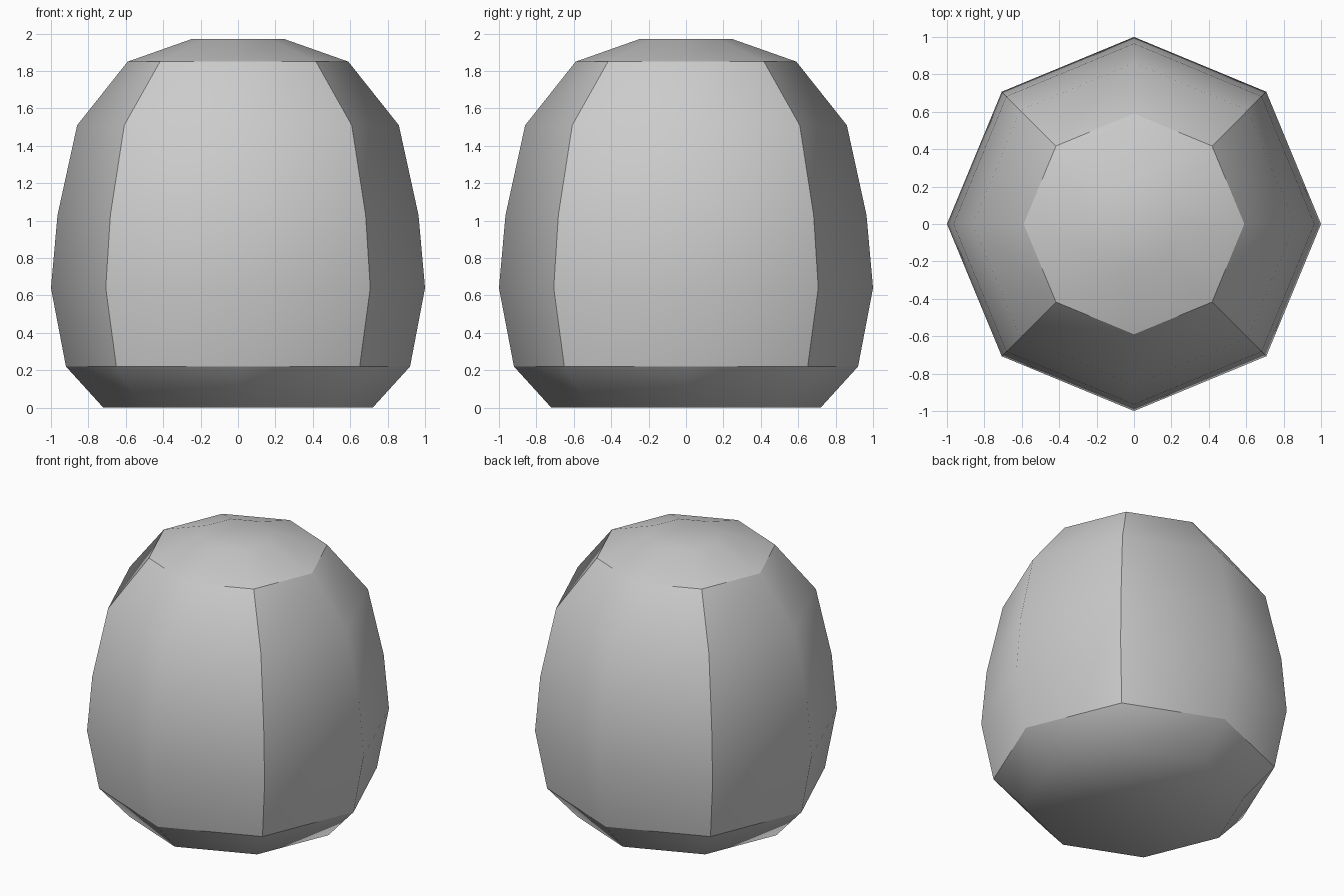
import bpy, bmesh, math

if "Cube" in bpy.data.objects:
    bpy.data.objects.remove(bpy.data.objects["Cube"])

# Radius and height of each eight-sided ring, from the base up
PROFILE = [(0.72, 0.0), (0.92, 0.22), (1.0, 0.64), (0.965, 1.03),
           (0.86, 1.51), (0.59, 1.85), (0.25, 1.97)]
SIDES = 8
LOW, HIGH = 1, 5  # rings bounding the side panels

bm = bmesh.new()
rings = []
for r, z in PROFILE:
    rings.append([bm.verts.new((r * math.cos(i * math.tau / SIDES),
                                r * math.sin(i * math.tau / SIDES), z))
                  for i in range(SIDES)])

# Walls, then flat base and top
for a, b in zip(rings, rings[1:]):
    for i in range(SIDES):
        j = (i + 1) % SIDES
        bm.faces.new((a[i], a[j], b[j], b[i]))
bm.faces.new(rings[0][::-1])
bm.faces.new(rings[-1])
for f in bm.faces:
    f.smooth = True


def sharpen(v, w):
    bm.edges.get((v, w)).smooth = False


# Sharp borders: around base and cap, and up the four diagonal corners
for k in (LOW, HIGH):
    for i in range(SIDES):
        sharpen(rings[k][i], rings[k][(i + 1) % SIDES])
for k in range(LOW, HIGH):
    for i in range(1, SIDES, 2):
        sharpen(rings[k][i], rings[k + 1][i])

mesh = bpy.data.meshes.new("rounded_block")
bm.to_mesh(mesh)
bm.free()

grey = bpy.data.materials.new("light grey")
grey.diffuse_color = (0.6, 0.6, 0.6, 1)
grey.use_nodes = True
grey.node_tree.nodes["Principled BSDF"].inputs["Base Color"].default_value = grey.diffuse_color
mesh.materials.append(grey)
body = bpy.data.objects.new("rounded_block", mesh)
bpy.context.collection.objects.link(body)
